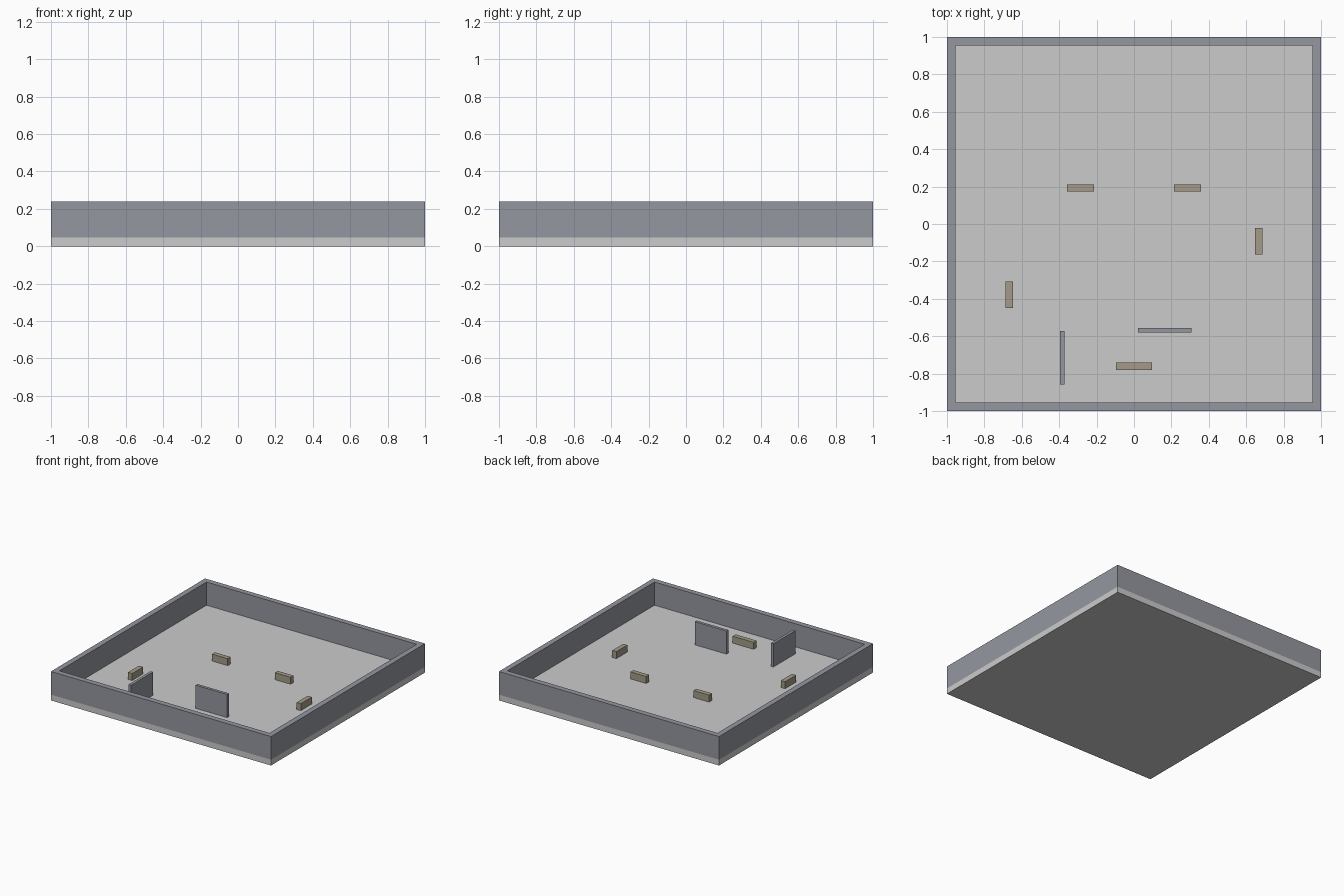
import bpy, bmesh

if "Cube" in bpy.data.objects:
    bpy.data.objects.remove(bpy.data.objects["Cube"])

U = 1 / 21          # layout module: the arena is 42 modules wide
FLOOR = 1.0         # floor slab thickness
WALL = 4.0          # wall and screen height
COVER = 1.2         # low block height


def material(name, rgb):
    m = bpy.data.materials.new(name)
    m.diffuse_color = (*rgb, 1)
    m.use_nodes = True
    m.node_tree.nodes["Principled BSDF"].inputs["Base Color"].default_value = m.diffuse_color
    return m


wall_mat = material("wall_grey", (0.30, 0.31, 0.35))
block_mat = material("block_tan", (0.37, 0.33, 0.25))


def finish(name, bm, mat=None):
    bmesh.ops.recalc_face_normals(bm, faces=bm.faces)
    me = bpy.data.meshes.new(name)
    bm.to_mesh(me)
    bm.free()
    if mat:
        me.materials.append(mat)
    ob = bpy.data.objects.new(name, me)
    bpy.context.collection.objects.link(ob)
    return ob


def box(name, x, y, z, sx, sy, sz, mat=None):
    """Box centred on x, y with its base at z, in modules."""
    bm = bmesh.new()
    bmesh.ops.create_cube(bm, size=1)
    bmesh.ops.translate(bm, verts=bm.verts, vec=(0, 0, 0.5))
    bmesh.ops.scale(bm, verts=bm.verts, vec=(sx * U, sy * U, sz * U))
    ob = finish(name, bm, mat)
    ob.location = (x * U, y * U, z * U)
    return ob


# Floor slab
box("floor", 0, 0, 0, 42, 42, FLOOR)

# Perimeter wall: a square ring raised from the floor edge
bm = bmesh.new()
signs = [(-1, -1), (1, -1), (1, 1), (-1, 1)]
rings = [[bm.verts.new((a * r * U, b * r * U, FLOOR * U)) for a, b in signs]
         for r in (21, 20.05)]
for i in range(4):
    j = (i + 1) % 4
    bm.faces.new((rings[0][i], rings[0][j], rings[1][j], rings[1][i]))
base = bm.faces[:]
ext = bmesh.ops.extrude_face_region(bm, geom=base, use_keep_orig=True)
top = [g for g in ext["geom"] if isinstance(g, bmesh.types.BMVert)]
bmesh.ops.translate(bm, verts=top, vec=(0, 0, WALL * U))
finish("perimeter_wall", bm, wall_mat)

# Thin tall screens
box("screen_right", 3.45, -11.92, FLOOR, 6, 0.5, WALL, wall_mat)
box("screen_left", -8.05, -15, FLOOR, 0.5, 6, WALL, wall_mat)

# Low blocks scattered on the floor
for name, x, y, sx, sy in (
        ("block_back_left", -6, 4.03, 3, 0.8),
        ("block_back_right", 6, 4.03, 3, 0.8),
        ("block_right", 14, -1.95, 0.8, 3),
        ("block_left", -14, -7.95, 0.8, 3),
        ("block_front", 0, -15.97, 4, 0.8)):
    box(name, x, y, FLOOR, sx, sy, COVER, block_mat)
